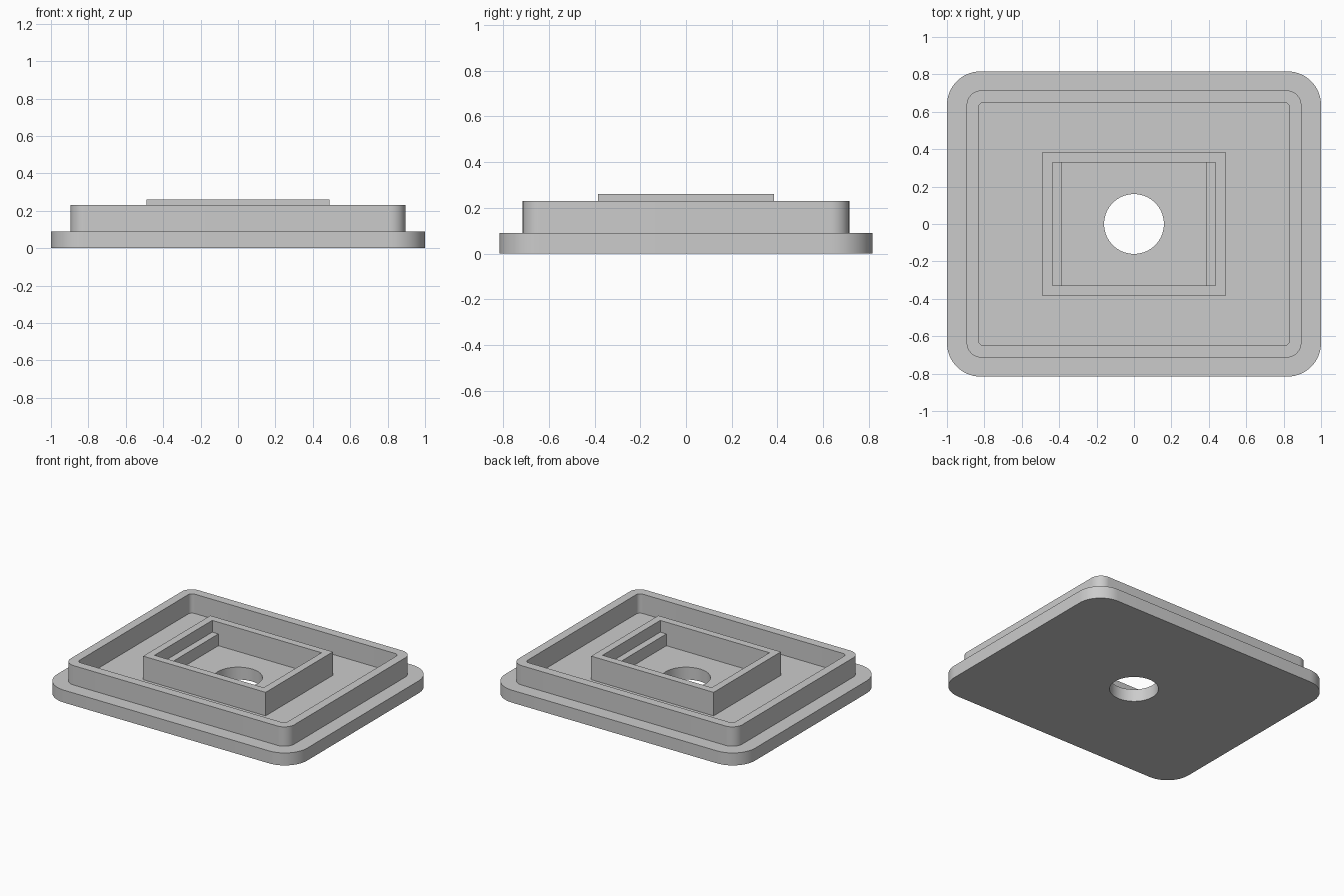
import bpy, bmesh, math

if "Cube" in bpy.data.objects:
    bpy.data.objects.remove(bpy.data.objects["Cube"])

grey = bpy.data.materials.new("light_grey")
grey.use_nodes = True
colour = (0.6, 0.6, 0.6, 1)
grey.diffuse_color = colour
grey.node_tree.nodes["Principled BSDF"].inputs["Base Color"].default_value = colour

STEPS = 16          # points per rounded corner
FLOOR = 0.09        # top of the base plate


def rounded_rect(hx, hy, r):
    """Rectangle outline with rounded corners, counter-clockwise."""
    points = []
    for k, (sx, sy) in enumerate([(1, 1), (-1, 1), (-1, -1), (1, -1)]):
        for i in range(STEPS):
            a = math.pi / 2 * (k + i / (STEPS - 1))
            points.append((sx * (hx - r) + r * math.cos(a),
                           sy * (hy - r) + r * math.sin(a)))
    return points


def rect(hx, hy):
    return [(hx, hy), (-hx, hy), (-hx, -hy), (hx, -hy)]


def circle(r):
    n = 4 * STEPS
    return [(r * math.cos(2 * math.pi * (j + 0.5) / n),
             r * math.sin(2 * math.pi * (j + 0.5) / n)) for j in range(n)]


def frame(name, outer, inner, z0, z1):
    """Solid between an outer and an inner outline with equal point counts."""
    bm = bmesh.new()
    loops = [[bm.verts.new((x, y, z)) for x, y in outline]
             for outline, z in ((outer, z0), (outer, z1), (inner, z1), (inner, z0))]
    n = len(outer)
    for a, b in zip(loops, loops[1:] + loops[:1]):
        for i in range(n):
            j = (i + 1) % n
            bm.faces.new((a[i], a[j], b[j], b[i]))
    bmesh.ops.recalc_face_normals(bm, faces=bm.faces)
    return finish(name, bm)


def box(name, x0, x1, y0, y1, z0, z1):
    bm = bmesh.new()
    bmesh.ops.create_cube(bm, size=1)
    bmesh.ops.scale(bm, vec=(x1 - x0, y1 - y0, z1 - z0), verts=bm.verts)
    bmesh.ops.translate(bm, vec=((x0 + x1) / 2, (y0 + y1) / 2, (z0 + z1) / 2),
                        verts=bm.verts)
    return finish(name, bm)


def finish(name, bm):
    mesh = bpy.data.meshes.new(name)
    bm.to_mesh(mesh)
    bm.free()
    mesh.materials.append(grey)
    obj = bpy.data.objects.new(name, mesh)
    bpy.context.collection.objects.link(obj)
    bpy.ops.object.select_all(action="DESELECT")
    obj.select_set(True)
    bpy.context.view_layer.objects.active = obj
    bpy.ops.object.shade_smooth_by_angle(angle=math.radians(30))
    return obj


# Base plate with a round through hole
frame("base_plate", rounded_rect(1, 0.816, 0.18), circle(0.16), 0, FLOOR)

# Raised rim around the tray
frame("rim_wall", rounded_rect(0.895, 0.714, 0.08),
      rounded_rect(0.832, 0.65, 0.03), FLOOR, 0.23)

# Square-cornered socket in the middle
frame("socket_wall", rect(0.49, 0.384), rect(0.437, 0.33), FLOOR, 0.26)

# Low ledges along the socket's two short sides
for side, sign in (("left", 1), ("right", -1)):
    x0, x1 = sorted((sign * 0.388, sign * 0.437))
    box(side + "_ledge", x0, x1, -0.33, 0.33, FLOOR, 0.175)
